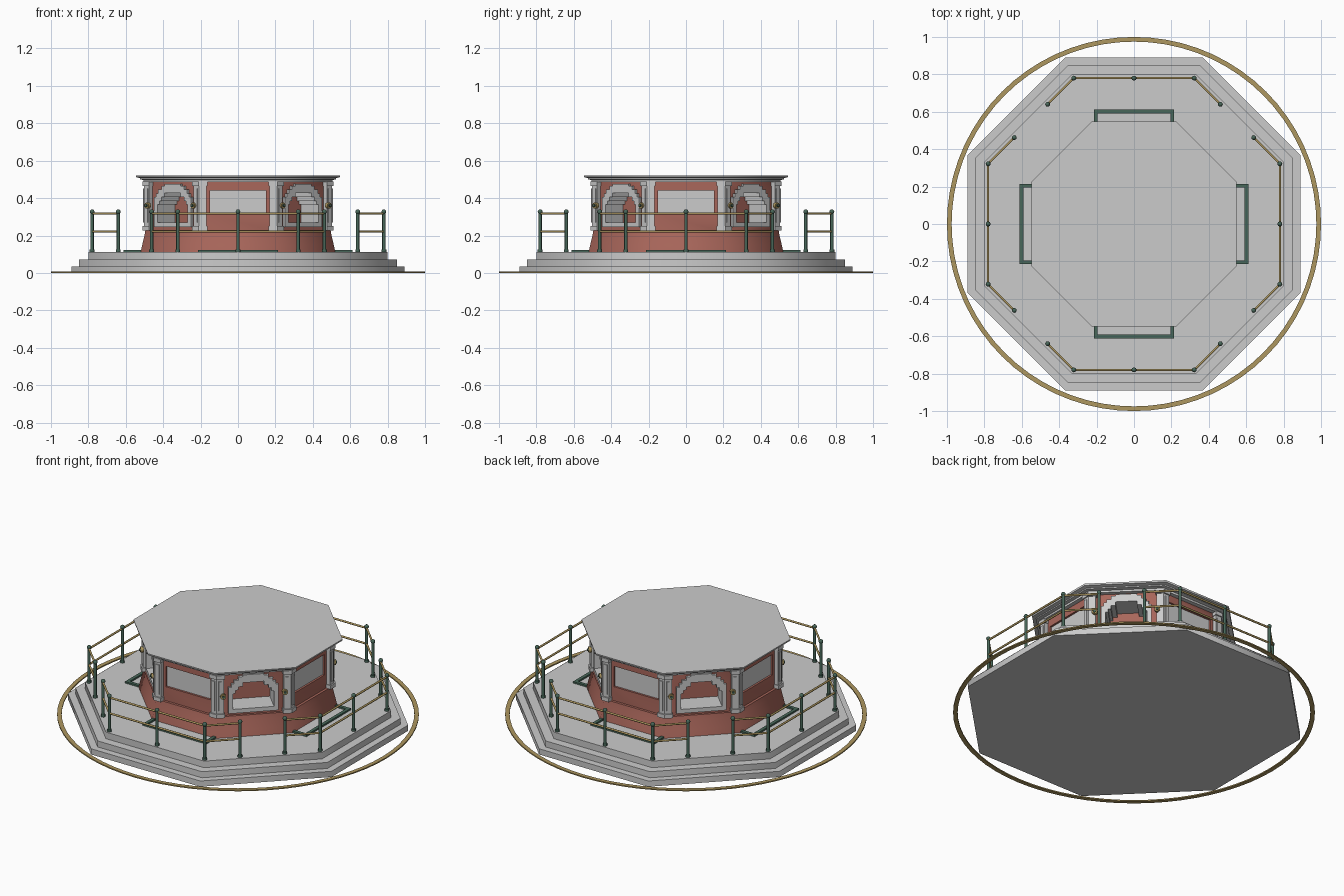
import bpy, bmesh, math
from mathutils import Matrix, Vector

if "Cube" in bpy.data.objects:
    bpy.data.objects.remove(bpy.data.objects["Cube"])


def material(name, rgb):
    m = bpy.data.materials.new(name)
    m.diffuse_color = (*rgb, 1)
    m.use_nodes = True
    m.node_tree.nodes["Principled BSDF"].inputs["Base Color"].default_value = m.diffuse_color
    return m


STONE = material("pale_stone", (0.6, 0.6, 0.6))
BRICK = material("red_brick", (0.40, 0.135, 0.105))
GREEN = material("dark_green_iron", (0.065, 0.135, 0.10))
BRASS = material("brass", (0.42, 0.31, 0.115))
T8 = math.tan(math.pi / 8)


def finish(name, bm, *mats, smooth=None):
    bmesh.ops.recalc_face_normals(bm, faces=bm.faces)
    me = bpy.data.meshes.new(name)
    bm.to_mesh(me)
    bm.free()
    for m in mats:
        me.materials.append(m)
    ob = bpy.data.objects.new(name, me)
    bpy.context.collection.objects.link(ob)
    if smooth:
        bpy.ops.object.select_all(action='DESELECT')
        ob.select_set(True)
        bpy.context.view_layer.objects.active = ob
        bpy.ops.object.shade_smooth_by_angle(angle=math.radians(smooth))
    return ob


def turn(k):
    return Matrix.Rotation(k * math.pi / 4, 4, 'Z')


def octagon(name, profile, mat):
    """Stack of octagons from (apothem, z) pairs, closed at both ends."""
    bm = bmesh.new()
    rings = []
    for ap, z in profile:
        r = ap / math.cos(math.pi / 8)
        rings.append([bm.verts.new((r * math.cos((i + .5) * math.pi / 4),
                                    r * math.sin((i + .5) * math.pi / 4), z)) for i in range(8)])
    for a, b in zip(rings, rings[1:]):
        for i in range(8):
            bm.faces.new((a[i], a[(i + 1) % 8], b[(i + 1) % 8], b[i]))
    bm.faces.new(rings[0])
    bm.faces.new(rings[-1])
    return finish(name, bm, mat, smooth=50)


def extrude(bm, pts, vec, mtx):
    """Add a prism made by sweeping a polygon along a vector."""
    a = [bm.verts.new(mtx @ Vector(p)) for p in pts]
    b = [bm.verts.new(mtx @ (Vector(p) + Vector(vec))) for p in pts]
    n = len(a)
    bm.faces.new(a)
    bm.faces.new(b[::-1])
    for i in range(n):
        bm.faces.new((a[i], b[i], b[(i + 1) % n], a[(i + 1) % n]))


def box(bm, x0, x1, y0, y1, z0, z1, mtx):
    extrude(bm, [(x0, y0, z0), (x1, y0, z0), (x1, y1, z0), (x0, y1, z0)], (0, 0, z1 - z0), mtx)


def rod(bm, p, q, r, seg=8):
    p, q = Vector(p), Vector(q)
    rot = (q - p).to_track_quat('Z', 'Y').to_matrix().to_4x4()
    bmesh.ops.create_cone(bm, cap_ends=True, segments=seg, radius1=r, radius2=r,
                          depth=(q - p).length, matrix=Matrix.Translation((p + q) / 2) @ rot)


def stepped_arch(steps, z0, y):
    """Outline of a corbelled arch from (half width, top) pairs."""
    right, z = [], z0
    for w, top in steps:
        right += [(w, y, z), (w, y, top)]
        z = top
    return right + [(-x, y, z) for x, y, z in reversed(right)]


def cut(ob, cutter):
    mod = ob.modifiers.new("cut", 'BOOLEAN')
    mod.operation, mod.solver, mod.object = 'DIFFERENCE', 'EXACT', cutter
    bpy.context.view_layer.objects.active = ob
    bpy.ops.object.modifier_apply(modifier=mod.name)


# Platform steps and roof with its flaring cornice
octagon("steps", [(.89, 0), (.89, .035), (.85, .035), (.85, .072), (.80, .072), (.80, .112)], STONE)
octagon("cornice_roof", [(.485, .485), (.505, .485), (.505, .497), (.525, .50),
                         (.525, .507), (.545, .512), (.547, .522)], STONE)
# Flared brick base and main walls
octagon("wall_base", [(.52, .112), (.512, .15), (.50, .20), (.495, .23)], BRICK)
walls = octagon("walls", [(.48, .22), (.48, .49)], BRICK)
walls.data.materials.append(STONE)

# Arched niches on the diagonal sides, shallow window recesses on the straight sides
OUTER = [(.14, .405), (.125, .425), (.11, .445), (.085, .465), (.06, .475)]
INNER = [(.115, .365), (.10, .385), (.085, .405), (.06, .428)]
bm = bmesh.new()
for k in (1, 3, 5, 7):
    extrude(bm, stepped_arch(INNER, .27, -.56), (0, .20, 0), turn(k))
niches = finish("niche_cutter", bm, BRICK)
bm = bmesh.new()
for k in (0, 2, 4, 6):
    box(bm, -.15, .15, -.55, -.468, .315, .44, turn(k))
windows = finish("window_cutter", bm, BRICK)
bm = bmesh.new()
for k in (1, 3, 5, 7):
    extrude(bm, stepped_arch(OUTER, .245, -.495), (0, .02, 0), turn(k))
frames = finish("arch_frames", bm, STONE)
cut(walls, niches)
cut(walls, windows)
cut(frames, niches)
for c in (niches, windows):
    bpy.data.objects.remove(c)

# Stone for the niche linings and window panes, brick elsewhere
for p in walls.data.polygons:
    c, n = p.center, p.normal
    k = round((math.atan2(c.y, c.x) + math.pi / 2) / (math.pi / 4))
    out = turn(k) @ Vector((0, -1, 0))
    d, facing = c.dot(out), n.dot(out)
    pane = k % 2 == 0 and facing > .9 and d < .475
    lining = k % 2 == 1 and abs(facing) < .1 and .25 < c.z < .45
    p.material_index = 1 if pane or lining else 0

# Pilasters wrapping each corner, with plinth, shaft, raised strip and cap
bm = bmesh.new()
for k in range(8):
    for ap, w, z0, z1 in ((.511, .048, .228, .252), (.503, .040, .252, .465), (.511, .048, .465, .488)):
        h = ap * T8
        near = [(h - w, -.47, z0), (h - w, -ap, z0), (h, -ap, z0)]
        m = turn(1)
        mirror = [m @ Vector((-x, y, z)) for x, y, z in near[:2]]
        inner = (.47 * T8, -.47, z0)
        extrude(bm, near + [mirror[1], mirror[0], inner], (0, 0, z1 - z0), turn(k))
    for s in (-1, 1):
        x = s * .187
        box(bm, x - .010, x + .010, -.508, -.50, .27, .45, turn(k))
finish("corner_pilasters", bm, STONE)

# Brass rosettes with dark centres on the diagonal pilasters
bm, dark = bmesh.new(), bmesh.new()
for k in (1, 3, 5, 7):
    for s in (-1, 1):
        a, b, c = [turn(k) @ Vector((s * .174, y, .36)) for y in (-.50, -.518, -.524)]
        rod(bm, a, b, .016, 12)
        rod(dark, b, c, .008, 8)
finish("rosettes", bm, BRASS, smooth=40)
finish("rosette_centres", dark, GREEN, smooth=40)

# Iron kerbs on the platform in front of each window
bm = bmesh.new()
for k in (0, 2, 4, 6):
    box(bm, -.215, .215, -.612, -.592, .11, .122, turn(k))
    for s in (-1, 1):
        box(bm, s * .205 - .01, s * .205 + .01, -.592, -.51, .11, .122, turn(k))
finish("floor_kerbs", bm, GREEN)

# Railings: green posts with ball tops and two brass rails
posts, rails = bmesh.new(), bmesh.new()
PATH = [(-.462, -.64), (-.322, -.78), (0, -.78), (.322, -.78), (.462, -.64)]
for k in (0, 2, 4, 6):
    pts = [turn(k) @ Vector((x, y, 0)) for x, y in PATH]
    for p in pts:
        rod(posts, p + Vector((0, 0, .11)), p + Vector((0, 0, .322)), .009)
        rod(posts, p + Vector((0, 0, .11)), p + Vector((0, 0, .125)), .013)
        bmesh.ops.create_uvsphere(posts, u_segments=10, v_segments=6, radius=.013,
                                  matrix=Matrix.Translation(p + Vector((0, 0, .327))))
    for p, q in zip(pts, pts[1:]):
        for z in (.222, .318):
            rod(rails, p + Vector((0, 0, z)), q + Vector((0, 0, z)), .006)
finish("railing_posts", posts, GREEN, smooth=50)
finish("railing_bars", rails, BRASS, smooth=50)

# Brass ring on the ground
bm = bmesh.new()
SECTION = [(.975, 0), (1, 0), (1, .007), (.975, .007)]
N = 72
ring = [[bm.verts.new((r * math.cos(2 * math.pi * i / N), r * math.sin(2 * math.pi * i / N), z))
         for r, z in SECTION] for i in range(N)]
for i in range(N):
    a, b = ring[i], ring[(i + 1) % N]
    for j in range(4):
        bm.faces.new((a[j], b[j], b[(j + 1) % 4], a[(j + 1) % 4]))
finish("ground_ring", bm, BRASS, smooth=40)
